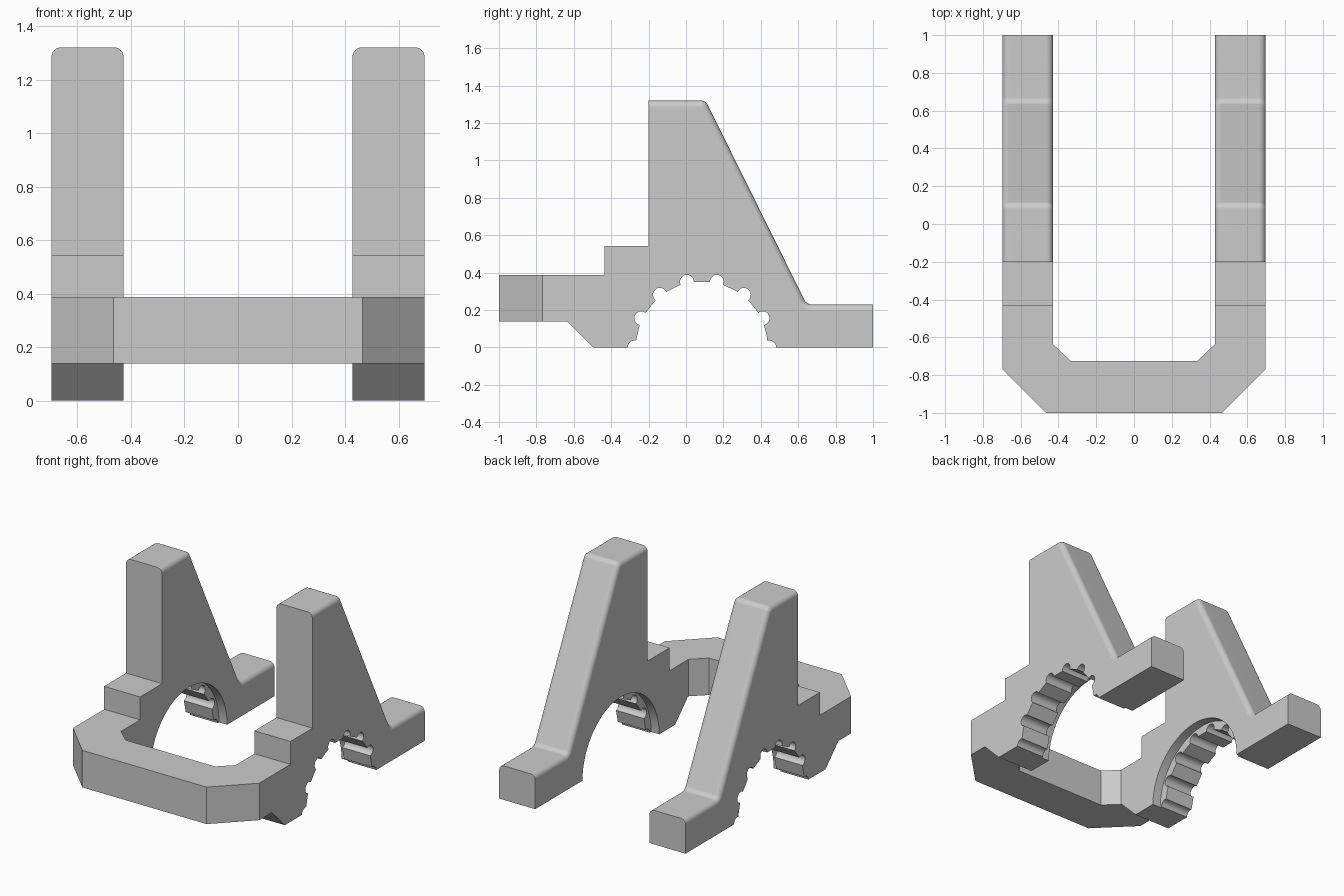
import bpy, bmesh, math
from mathutils import Vector, Matrix

default = bpy.data.objects.get("Cube")
if default:
    bpy.data.objects.remove(default, do_unlink=True)

INNER, OUTER = 0.428, 0.697          # inside and outside of each upright
ARCH_Y, ARCH_R, TEETH = 0.085, 0.36, 14


def add_object(name, bm):
    bmesh.ops.recalc_face_normals(bm, faces=bm.faces)
    mesh = bpy.data.meshes.new(name)
    bm.to_mesh(mesh)
    bm.free()
    obj = bpy.data.objects.new(name, mesh)
    bpy.context.collection.objects.link(obj)
    return obj


def prism(points, offset):
    """Extrude a flat outline of 3D points by an offset."""
    bm = bmesh.new()
    face = bm.faces.new([bm.verts.new(p) for p in points])
    new = bmesh.ops.extrude_face_region(bm, geom=[face], use_keep_orig=True)["geom"]
    bmesh.ops.translate(bm, vec=offset, verts=[v for v in new if isinstance(v, bmesh.types.BMVert)])
    return bm


def cylinder(start, end, r1, r2, sides=48):
    """Round or conical cutter running between two points."""
    start, end = Vector(start), Vector(end)
    axis = end - start
    bm = bmesh.new()
    bmesh.ops.create_cone(bm, cap_ends=True, segments=sides, radius1=r1,
                          radius2=r2, depth=axis.length)
    turn = axis.to_track_quat('Z', 'Y').to_matrix().to_4x4()
    bm.transform(Matrix.Translation((start + end) / 2) @ turn)
    return bm


def cut(target, bm):
    tool = add_object("cutter", bm)
    tool.hide_render = True
    mod = target.modifiers.new("cut", 'BOOLEAN')
    mod.operation, mod.solver, mod.object = 'DIFFERENCE', 'EXACT', tool
    bpy.context.view_layer.objects.active = target
    bpy.ops.object.modifier_apply(modifier=mod.name)
    bpy.data.objects.remove(tool, do_unlink=True)


def along_x(e):
    a, b = (v.co for v in e.verts)
    return abs(a.x - b.x) > 0.1


# Solid half: cross bar, stepped front, sloping back and rear foot
profile = [(-1, 0.138), (-0.633, 0.138), (-0.495, 0), (1, 0), (1, 0.23), (0.645, 0.23),
           (0.105, 1.32), (-0.2, 1.32), (-0.2, 0.543), (-0.435, 0.543),
           (-0.435, 0.388), (-1, 0.388)]
bm = prism([(0, y, z) for y, z in profile], (OUTER, 0, 0))
folds = [e for e in bm.edges if along_x(e) and e.verts[0].co.z > 0.2
         and 0 < e.verts[0].co.y < 0.9]
bmesh.ops.bevel(bm, geom=folds, offset=0.025, segments=6, profile=0.5, affect='EDGES')
frame = add_object("bracket_frame", bm)

# Clear the space between the uprights and chamfer the front corner
opening = [(-0.1, -0.725), (0.335, -0.725), (INNER, -0.637), (INNER, 1.1), (-0.1, 1.1)]
corner = [(0.365, -1.1), (0.797, -0.668), (0.9, -1.1)]
for plan in (opening, corner):
    cut(frame, prism([(x, y, -0.1) for x, y in plan], (0, 0, 1.6)))

# Round the long edges over the back
bm = bmesh.new()
bm.from_mesh(frame.data)
rims = []
for e in bm.edges:
    a, b = (v.co for v in e.verts)
    if not along_x(e) and abs(a.y - b.y) > 1e-4 and min(a.z, b.z) > 0.2 and min(a.y, b.y) > -0.21:
        rims.append(e)
bmesh.ops.bevel(bm, geom=rims, offset=0.035, segments=6, profile=0.5, affect='EDGES')
bm.to_mesh(frame.data)
bm.free()

# Bearing arch: wide plain lip inside, faceted bore with round notches outside
cut(frame, cylinder((0.3, ARCH_Y, 0), (INNER + 0.06, ARCH_Y, 0), 0.41, 0.41, 64))
spokes = [(math.cos(a), math.sin(a)) for a in (2 * math.pi * i / TEETH for i in range(TEETH))]
rim = [(ARCH_Y + ARCH_R * c, ARCH_R * s) for c, s in spokes]
cut(frame, prism([(0.32, y, z) for y, z in rim], (0.5, 0, 0)))
for y, z in rim[:TEETH // 2 + 1]:
    cut(frame, cylinder((0.34, y, z), (0.8, y, z), 0.037, 0.037, 20))

# Countersunk mounting holes in the foot and the front corner
for x, y, top in [(0.56, 0.828, 0.23), (0.482, -0.778, 0.388)]:
    cut(frame, cylinder((x, y, -0.1), (x, y, top + 0.1), 0.065, 0.065))
    cut(frame, cylinder((x, y, top - 0.08), (x, y, top + 0.025), 0.042, 0.137))

# Blind fixing holes in the front of the upright
for z in (0.74, 1.13):
    cut(frame, cylinder((0.56, -0.3, z), (0.56, 0.05, z), 0.052, 0.052, 32))

# Open the centre plane so both halves join
bm = bmesh.new()
bm.from_mesh(frame.data)
middle = [f for f in bm.faces if all(abs(v.co.x) < 1e-4 for v in f.verts)]
bmesh.ops.delete(bm, geom=middle, context='FACES')
bm.to_mesh(frame.data)
bm.free()

# Plain grey finish
grey = bpy.data.materials.new("plain_grey")
grey.use_nodes = True
colour = (0.6, 0.6, 0.6, 1)
grey.diffuse_color = colour
grey.node_tree.nodes["Principled BSDF"].inputs["Base Color"].default_value = colour
frame.data.materials.clear()
frame.data.materials.append(grey)

bpy.ops.object.select_all(action='DESELECT')
frame.select_set(True)
bpy.context.view_layer.objects.active = frame
bpy.ops.object.shade_smooth_by_angle(angle=math.radians(25))
mirror = frame.modifiers.new("mirror", 'MIRROR')
mirror.merge_threshold = 0.0005
normals = frame.modifiers.new("even_shading", 'WEIGHTED_NORMAL')
normals.keep_sharp = True
